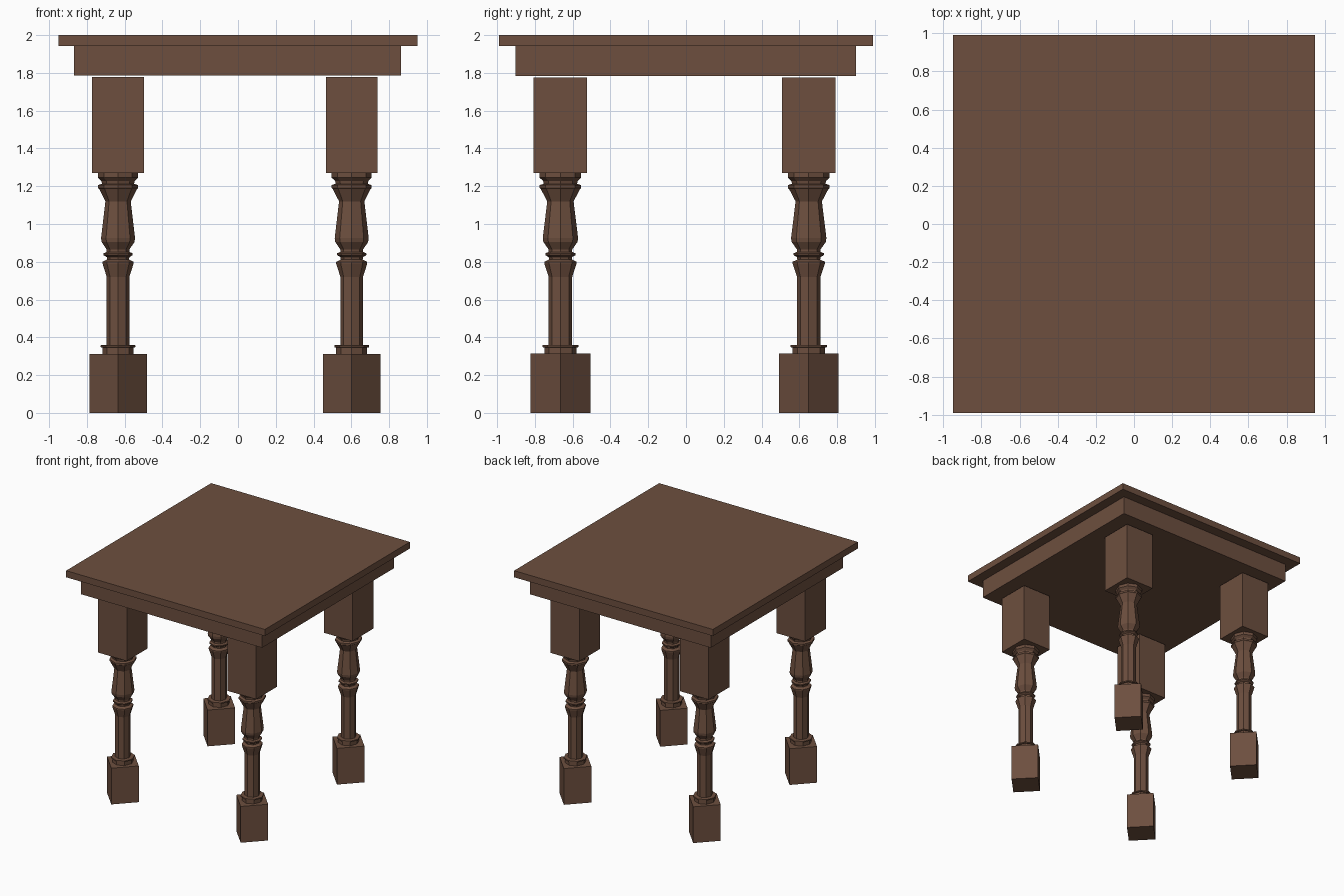
import bpy, bmesh, math

if "Cube" in bpy.data.objects:
    bpy.data.objects.remove(bpy.data.objects["Cube"])

wood = bpy.data.materials.new("dark brown wood")
wood.diffuse_color = (0.153, 0.078, 0.049, 1)
wood.use_nodes = True
wood.node_tree.nodes["Principled BSDF"].inputs["Base Color"].default_value = wood.diffuse_color


def finish(name, bm):
    bmesh.ops.recalc_face_normals(bm, faces=bm.faces)
    me = bpy.data.meshes.new(name)
    bm.to_mesh(me)
    bm.free()
    me.materials.append(wood)
    ob = bpy.data.objects.new(name, me)
    bpy.context.collection.objects.link(ob)
    return ob


def box(name, x0, x1, y0, y1, z0, z1):
    bm = bmesh.new()
    bmesh.ops.create_cube(bm, size=1)
    for v in bm.verts:
        v.co = (x1 if v.co.x > 0 else x0, y1 if v.co.y > 0 else y0, z1 if v.co.z > 0 else z0)
    return finish(name, bm)


def turned(name, cx, cy, profile, sides):
    # faceted turning with corners on the axes, slightly wider in y
    bm = bmesh.new()
    rings = []
    for r, z in profile:
        rings.append([bm.verts.new((cx + r * math.cos(2 * math.pi * i / sides),
                                    cy + 1.04 * r * math.sin(2 * math.pi * i / sides), z))
                      for i in range(sides)])
    for a, b in zip(rings, rings[1:]):
        for i in range(sides):
            j = (i + 1) % sides
            bm.faces.new((a[i], a[j], b[j], b[i]))
    bm.faces.new(rings[0])
    bm.faces.new(rings[-1])
    return finish(name, bm)


# Top slab and solid apron
box("table_top", -0.95, 0.95, -0.99, 0.99, 1.943, 2.0)
box("apron", -0.867, 0.863, -0.903, 0.9, 1.785, 1.943)

# Leg turning (radius, height)
shaft = [(0.082, 0.31), (0.082, 0.345), (0.092, 0.348), (0.092, 0.358), (0.06, 0.36),
         (0.06, 0.72), (0.082, 0.79), (0.082, 0.8), (0.058, 0.812), (0.06, 0.825),
         (0.077, 0.835), (0.077, 0.845), (0.06, 0.852), (0.06, 0.865), (0.087, 0.905),
         (0.09, 0.925), (0.067, 1.12), (0.1, 1.185), (0.106, 1.19), (0.106, 1.206),
         (0.085, 1.213), (0.088, 1.228), (0.106, 1.245), (0.106, 1.275)]

for side, cx in (("left", -0.635), ("right", 0.602)):
    for end, cy in (("front", -0.665), ("back", 0.65)):
        tag = f"{end}_{side}_leg"
        box(tag + "_block", cx - 0.137, cx + 0.137, cy - 0.142, cy + 0.142, 1.27, 1.777)
        turned(tag + "_turning", cx, cy, shaft, 8)
        # square foot turned 45 degrees
        turned(tag + "_foot", cx, cy, [(0.152, 0), (0.152, 0.313)], 4)
